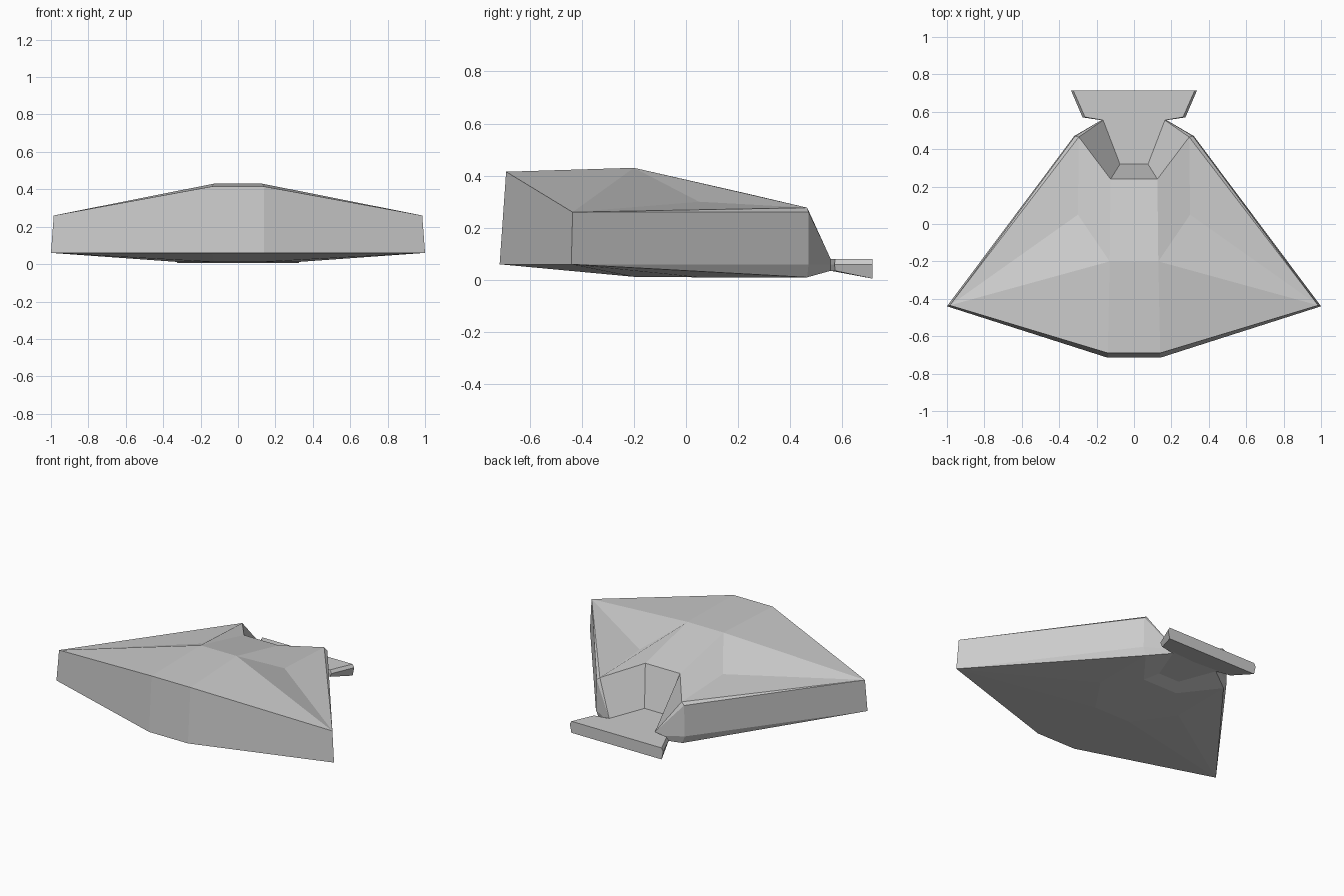
import bpy
import bmesh

cube = bpy.data.objects.get("Cube")
if cube:
    bpy.data.objects.remove(cube, do_unlink=True)

grey = bpy.data.materials.new("plain grey")
grey.use_nodes = True
colour = (0.6, 0.6, 0.6, 1)
grey.diffuse_color = colour
grey.node_tree.nodes["Principled BSDF"].inputs["Base Color"].default_value = colour


def mirrored_part(name, points, faces):
    """Build the +x half from named points; '-' before a name means the centreline foot of that point."""
    bm = bmesh.new()
    verts = {}

    def vert(key):
        if key not in verts:
            x, y, z = points[key.lstrip("-")]
            verts[key] = bm.verts.new((0 if key[0] == "-" else x, y, z))
        return verts[key]

    for face in faces:
        bm.faces.new([vert(k) for k in face.split()])
    # Reflect the half and weld the centreline
    half = bm.verts[:] + bm.edges[:] + bm.faces[:]
    bmesh.ops.mirror(bm, geom=half, axis='X', merge_dist=0.0005)
    bmesh.ops.remove_doubles(bm, verts=bm.verts[:], dist=0.0005)
    bmesh.ops.recalc_face_normals(bm, faces=bm.faces[:])
    mesh = bpy.data.meshes.new(name)
    bm.to_mesh(mesh)
    bm.free()
    mesh.materials.append(grey)
    obj = bpy.data.objects.new(name, mesh)
    bpy.context.collection.objects.link(obj)
    return obj


hull = {
    # rim of the hull
    "nose_hi": (0.14, -0.69, 0.415), "nose_lo": (0.14, -0.715, 0.06),
    "tip_hi": (0.985, -0.435, 0.26), "tip_lo": (1.0, -0.44, 0.06),
    "heel_hi": (0.315, 0.47, 0.26), "heel_lo": (0.32, 0.47, 0.06),
    # roof
    "crest": (0.13, -0.2, 0.43), "shoulder": (0.3, 0.05, 0.3),
    "roof_heel": (0.295, 0.465, 0.277), "notch_hi": (0.125, 0.24, 0.33),
    # belly
    "keel": (0.13, -0.2, 0.012), "bilge": (0.3, 0.05, 0.01),
    "belly_heel": (0.3, 0.465, 0.01), "notch_lo": (0.125, 0.24, 0.01),
    # rear notch, cut into roof and belly, and the neck
    "floor_hi": (0.075, 0.32, 0.08), "floor_lo": (0.075, 0.32, 0.035),
    "neck_hi": (0.165, 0.555, 0.08), "neck_mid": (0.175, 0.555, 0.06),
    "neck_lo": (0.165, 0.555, 0.035),
    # tail fin
    "fin_hi": (0.262, 0.572, 0.08), "fin_mid": (0.275, 0.57, 0.06),
    "fin_lo": (0.262, 0.572, 0.035),
    "end_hi": (0.325, 0.715, 0.08), "end_mid": (0.337, 0.715, 0.06),
    "end_lo": (0.325, 0.715, 0.005),
}

mirrored_part("hull", hull, [
    # nose and flanks
    "-nose_hi nose_hi nose_lo -nose_lo",
    "nose_hi tip_hi tip_lo nose_lo",
    "tip_hi heel_hi heel_lo tip_lo",
    # roof
    "-nose_hi nose_hi crest -crest",
    "-crest crest notch_hi -notch_hi",
    "crest shoulder roof_heel notch_hi",
    "nose_hi tip_hi crest",
    "crest tip_hi shoulder",
    "shoulder tip_hi roof_heel",
    "tip_hi heel_hi roof_heel",
    # belly
    "-nose_lo nose_lo keel -keel",
    "-keel keel notch_lo -notch_lo",
    "keel bilge belly_heel notch_lo",
    "nose_lo tip_lo keel",
    "keel tip_lo bilge",
    "bilge tip_lo belly_heel",
    "tip_lo heel_lo belly_heel",
    # rear notch walls and floors
    "-notch_hi notch_hi floor_hi -floor_hi",
    "notch_hi roof_heel neck_hi floor_hi",
    "-floor_hi floor_hi neck_hi -neck_hi",
    "-notch_lo notch_lo floor_lo -floor_lo",
    "notch_lo belly_heel neck_lo floor_lo",
    "-floor_lo floor_lo neck_lo -neck_lo",
    # rear corners
    "roof_heel heel_hi neck_hi",
    "heel_hi heel_lo neck_mid neck_hi",
    "heel_lo belly_heel neck_lo neck_mid",
])

mirrored_part("tail_fin", hull, [
    "-neck_hi neck_hi fin_hi end_hi -end_hi",
    "-neck_lo neck_lo fin_lo",
    "-neck_lo fin_lo end_lo -end_lo",
    "neck_hi neck_mid fin_mid fin_hi",
    "neck_mid neck_lo fin_lo fin_mid",
    "fin_hi fin_mid end_mid end_hi",
    "fin_mid fin_lo end_lo end_mid",
    "-end_hi end_hi end_mid end_lo -end_lo",
])
